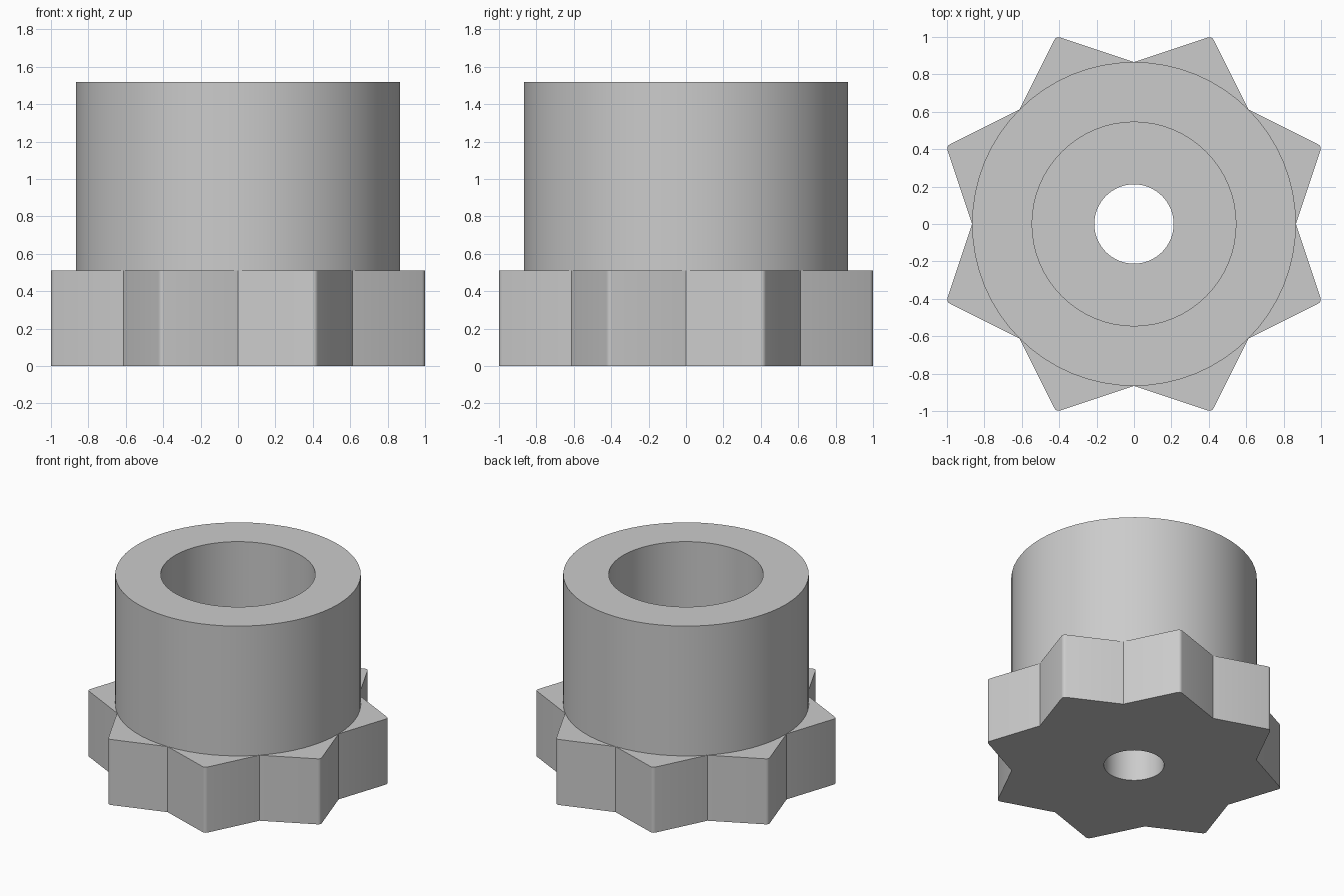
import bpy
import bmesh
from math import pi, sin, cos, radians

cube = bpy.data.objects.get("Cube")
if cube:
    bpy.data.objects.remove(cube)

TEETH, SEGMENTS = 8, 64
STEP = SEGMENTS // TEETH
OUTER, BORE, HOLE = 0.866, 0.545, 0.212
PLATE_TOP, TOP = 0.51, 1.52
TIP_CENTRE, TIP_RADIUS, TIP_HALF = 1.053, 0.026, radians(41)
TIP_STEPS = 3

bm = bmesh.new()


def ring(radius, z):
    return [bm.verts.new((radius * cos(2 * pi * i / SEGMENTS),
                          radius * sin(2 * pi * i / SEGMENTS), z))
            for i in range(SEGMENTS)]


def bridge(a, b):
    n = len(a)
    for i in range(n):
        j = (i + 1) % n
        bm.faces.new((a[i], a[j], b[j], b[i]))


def tooth_tip(k, z):
    """Rounded tip of one tooth, halfway between two valleys."""
    mid = 2 * pi * (k + 0.5) / TEETH
    verts = []
    for s in range(TIP_STEPS + 1):
        a = mid + TIP_HALF * (2 * s / TIP_STEPS - 1)
        verts.append(bm.verts.new((TIP_CENTRE * cos(mid) + TIP_RADIUS * cos(a),
                                   TIP_CENTRE * sin(mid) + TIP_RADIUS * sin(a), z)))
    return verts


# Collar, counterbore, step and through hole
rings = [ring(OUTER, PLATE_TOP), ring(OUTER, TOP), ring(BORE, TOP),
         ring(BORE, PLATE_TOP), ring(HOLE, PLATE_TOP), ring(HOLE, 0)]
for a, b in zip(rings, rings[1:]):
    bridge(a, b)
collar_base, hole_bottom = rings[0], rings[-1]

# Toothed plate: top face of each tooth outside the collar
star_top, star_bottom = [], []
for k in range(TEETH):
    arc = [collar_base[(k * STEP + i) % SEGMENTS] for i in range(STEP + 1)]
    tip = tooth_tip(k, PLATE_TOP)
    bm.faces.new([arc[0]] + tip + arc[:0:-1])
    star_top += [arc[0]] + tip
for v in star_top:
    star_bottom.append(bm.verts.new((v.co.x, v.co.y, 0)))
bridge(star_bottom, star_top)

# Underside with the hole left open
edges = [bm.edges.get((loop[i - 1], loop[i]))
         for loop in (star_bottom, hole_bottom) for i in range(len(loop))]
bmesh.ops.triangle_fill(bm, edges=edges, use_beauty=True, normal=(0, 0, -1))
bmesh.ops.recalc_face_normals(bm, faces=bm.faces)

mesh = bpy.data.meshes.new("toothed_collar")
bm.to_mesh(mesh)
bm.free()
collar = bpy.data.objects.new("toothed_collar", mesh)
bpy.context.collection.objects.link(collar)

# Plain grey finish
grey = bpy.data.materials.new("plain grey")
grey.use_nodes = True
colour = (0.6, 0.6, 0.6, 1)
grey.diffuse_color = colour
for node in grey.node_tree.nodes:
    if node.type == 'BSDF_PRINCIPLED':
        node.inputs["Base Color"].default_value = colour
mesh.materials.append(grey)

bpy.ops.object.select_all(action='DESELECT')
collar.select_set(True)
bpy.context.view_layer.objects.active = collar
bpy.ops.object.shade_smooth_by_angle(angle=radians(30))
